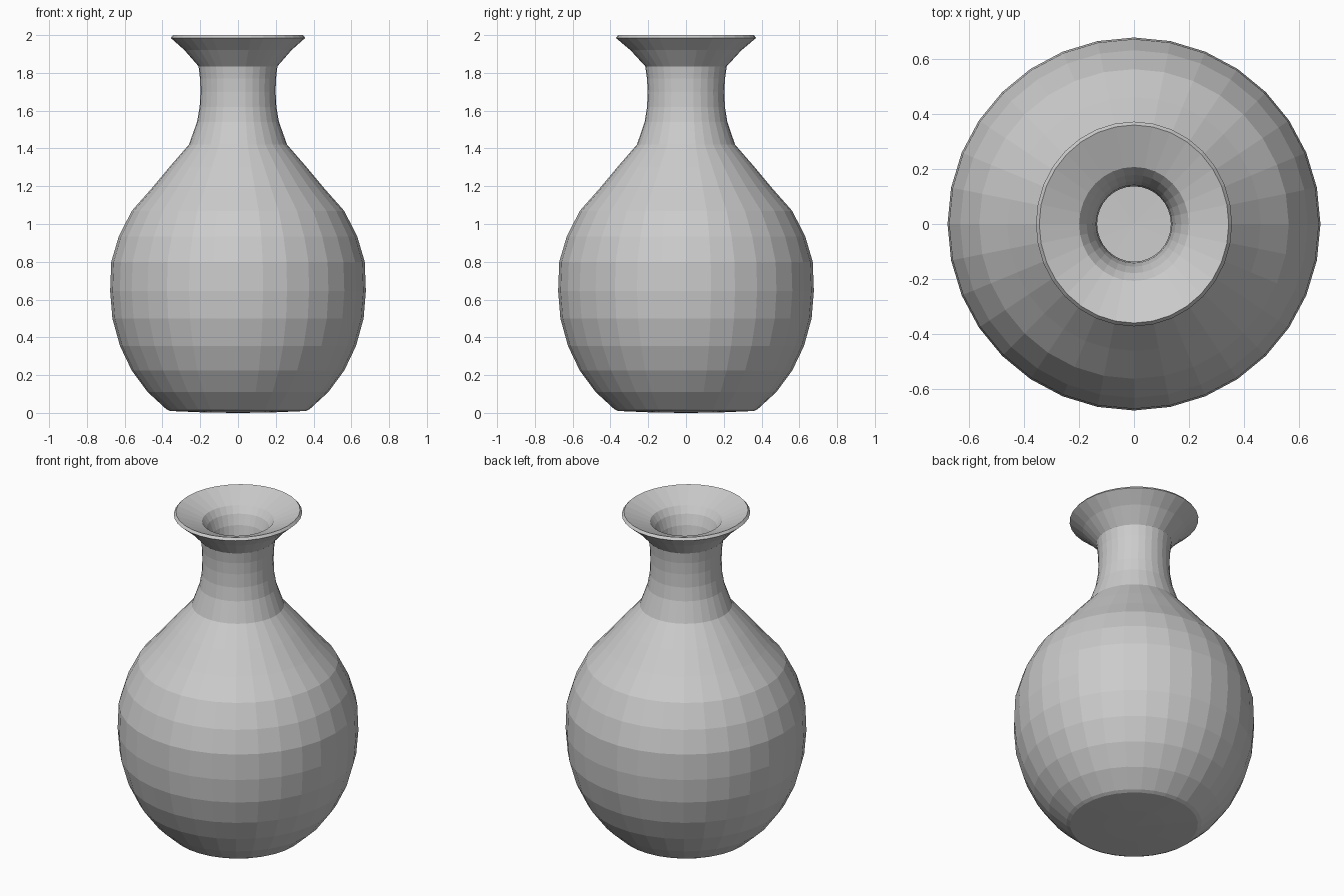
import bpy, bmesh, math

if "Cube" in bpy.data.objects:
    bpy.data.objects.remove(bpy.data.objects["Cube"])

SIDES = 32

# Outer wall from foot to rim: (radius, height)
outer = [(0.17, 0.002), (0.36, 0.01), (0.38, 0.02), (0.478, 0.11), (0.563, 0.225),
         (0.625, 0.355), (0.665, 0.5), (0.677, 0.645), (0.671, 0.8), (0.631, 0.935),
         (0.562, 1.07), (0.46, 1.185), (0.36, 1.305), (0.26, 1.42),
         (0.217, 1.54), (0.203, 1.62), (0.199, 1.7), (0.201, 1.77), (0.209, 1.835),
         (0.283, 1.92), (0.356, 1.985), (0.344, 2.0)]
# Inner wall from rim down to floor
inner = [(0.199, 1.94), (0.172, 1.90), (0.15, 1.84), (0.138, 1.77), (0.134, 1.68),
         (0.145, 1.54), (0.19, 1.40), (0.38, 1.18), (0.56, 0.92), (0.607, 0.65),
         (0.55, 0.36), (0.36, 0.09)]


def ring(bm, r, z):
    # The mouth is slightly wider front-to-back than side-to-side
    ry = r * (1 + 0.045 * max(0.0, (z - 1.42) / 0.58))
    angles = [2 * math.pi * i / SIDES for i in range(SIDES)]
    return [bm.verts.new((r * math.cos(a), ry * math.sin(a), z)) for a in angles]


def cap(bm, loop, z):
    centre = bm.verts.new((0, 0, z))
    for i in range(SIDES):
        bm.faces.new((loop[i], loop[(i + 1) % SIDES], centre))


# Vase: one closed shell lofted through the rings
bm = bmesh.new()
rings = [ring(bm, r, z) for r, z in outer + inner]
for lo, hi in zip(rings, rings[1:]):
    for i in range(SIDES):
        j = (i + 1) % SIDES
        bm.faces.new((lo[i], lo[j], hi[j], hi[i]))
cap(bm, rings[0], 0.0)
cap(bm, rings[-1], 0.08)
bmesh.ops.recalc_face_normals(bm, faces=bm.faces)

mesh = bpy.data.meshes.new("vase")
bm.to_mesh(mesh)
bm.free()
vase = bpy.data.objects.new("vase", mesh)
bpy.context.collection.objects.link(vase)
